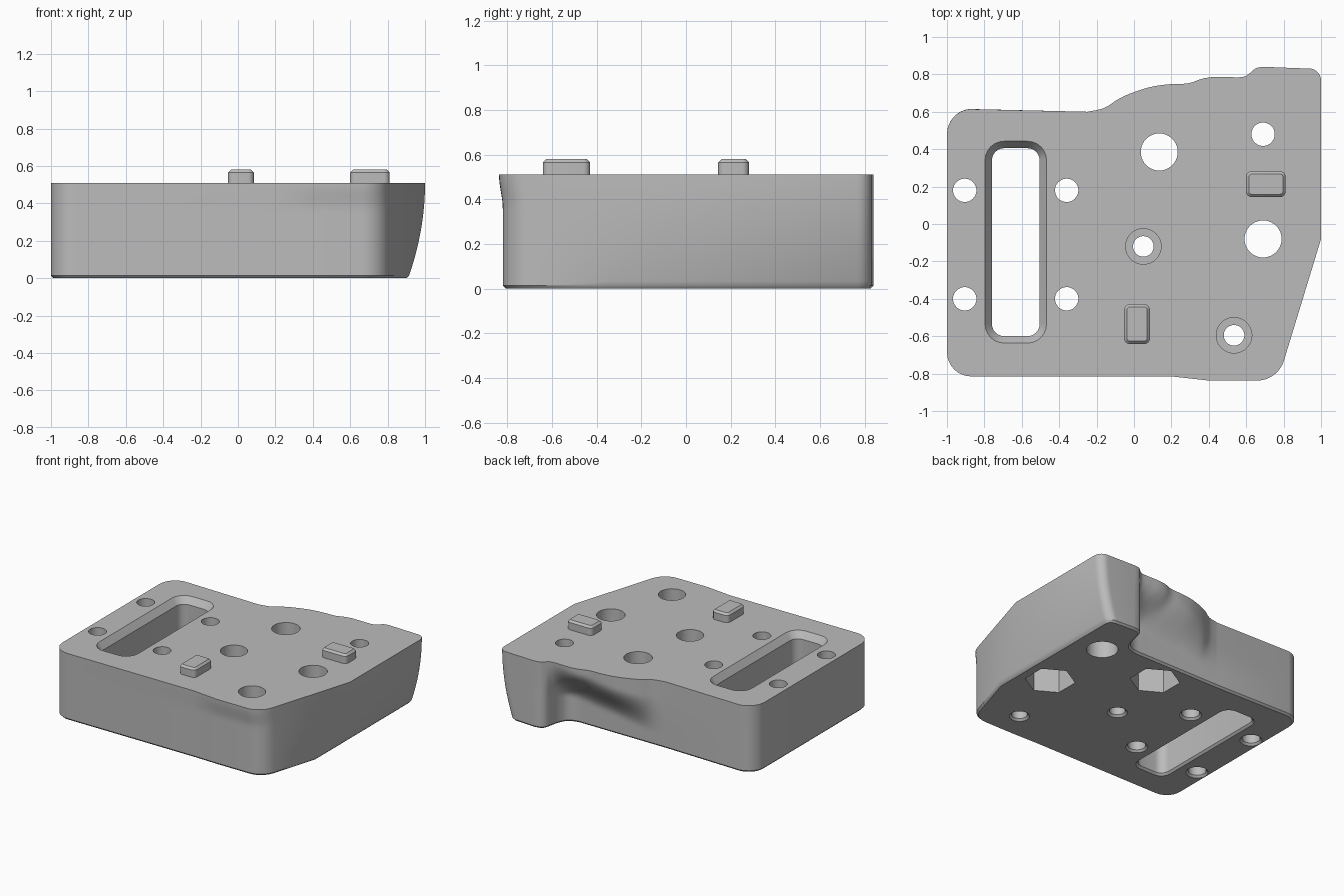
import bpy, bmesh
from math import sin, cos, tan, pi, radians
from mathutils import Vector

cube = bpy.data.objects.get("Cube")
if cube:
    bpy.data.objects.remove(cube, do_unlink=True)

TOP = 0.51

grey = bpy.data.materials.new("plain grey")
grey.use_nodes = True
colour = (0.5, 0.5, 0.5, 1)
grey.diffuse_color = colour
grey.node_tree.nodes["Principled BSDF"].inputs["Base Color"].default_value = colour


def loft(name, rings):
    """Closed solid from a stack of (points, z) rings, bottom to top."""
    bm = bmesh.new()
    loops = [[bm.verts.new((p[0], p[1], z)) for p in pts] for pts, z in rings]
    n = len(loops[0])
    for a, b in zip(loops, loops[1:]):
        for i in range(n):
            j = (i + 1) % n
            bm.faces.new((a[i], a[j], b[j], b[i]))
    bm.faces.new(loops[0][::-1])
    bm.faces.new(loops[-1])
    bmesh.ops.recalc_face_normals(bm, faces=bm.faces)
    mesh = bpy.data.meshes.new(name)
    bm.to_mesh(mesh)
    bm.free()
    mesh.materials.append(grey)
    ob = bpy.data.objects.new(name, mesh)
    bpy.context.collection.objects.link(ob)
    return ob


def fillet(corners, seg=8):
    """Round each (x, y, radius) corner of a polygon."""
    out = []
    n = len(corners)
    for i, (x, y, r) in enumerate(corners):
        p = Vector((x, y))
        if r == 0:
            out.append(p)
            continue
        a = (Vector(corners[i - 1][:2]) - p).normalized()
        b = (Vector(corners[(i + 1) % n][:2]) - p).normalized()
        half = a.angle(b) / 2
        centre = p + (a + b).normalized() * (r / sin(half))
        start = p + a * (r / tan(half)) - centre
        end = p + b * (r / tan(half)) - centre
        sweep = pi - 2 * half
        for k in range(seg + 1):
            t = k / seg
            out.append(centre + (start * sin((1 - t) * sweep) + end * sin(t * sweep)) / sin(sweep))
    return out


def spline(pts, steps=4):
    """Smooth curve through the points."""
    out = []
    for i in range(len(pts) - 1):
        p0, p1, p2 = pts[max(i - 1, 0)], pts[i], pts[i + 1]
        p3 = pts[min(i + 2, len(pts) - 1)]
        for k in range(steps):
            t = k / steps
            out.append(0.5 * (2 * p1 + (p2 - p0) * t + (2 * p0 - 5 * p1 + 4 * p2 - p3) * t ** 2
                              + (3 * p1 - p0 - 3 * p2 + p3) * t ** 3))
    return out + [pts[-1]]


def smooth(lo, hi, v):
    t = min(max((v - lo) / (hi - lo), 0), 1)
    return t * t * (3 - 2 * t)


def inset(pts, d):
    out = []
    for i, p in enumerate(pts):
        t = (pts[(i + 1) % len(pts)] - pts[i - 1]).normalized()
        out.append(p + Vector((-t.y, t.x)) * d)
    return out


# Back edge, right to left: stepped at the base, wavy at the top
BACK_BASE = [(.70, .84), (.65, .83), (.62, .80), (.605, .74), (.59, .68), (.56, .63), (.50, .603),
             (.42, .6), (.3, .6), (.15, .6), (.05, .6), (-.06, .6), (-.15, .6), (-.25, .6)]
BACK_TOP = [(.69, .84), (.65, .832), (.615, .803), (.58, .786), (.50, .785), (.42, .785), (.36, .775),
            (.29, .752), (.2, .748), (.1, .735), (0, .705), (-.08, .67), (-.16, .62), (-.25, .6)]


def outline(z):
    side = 1 - 0.09 * ((TOP - z) / TOP) ** 2
    front = -0.82 - 0.017 * smooth(0.36, TOP, z)
    slope = 0.305
    pts = fillet([(-1, .6, .135), (-1, -.815, .13), (.2, -.815, 0), (.3, (front - .815) / 2, 0),
                  (.4, front, 0), (1 + (front + .08) * slope, front, .15),
                  (side, -.08 - (1 - side) / slope, 0), (side, .84, .065)])
    back = []
    for b, t in zip(BACK_BASE, BACK_TOP):
        mid = 0.27 + 0.19 * (t[0] + 0.25)
        back.append(Vector(b).lerp(Vector(t), smooth(mid - 0.2, mid + 0.09, z)))
    return pts + spline(back)


# Main body with a small chamfer under its base
levels = 26
bottom = 0.014
rings = [(inset(outline(bottom), 0.014), 0)]
for k in range(levels + 1):
    z = bottom + (TOP - bottom) * k / levels
    rings.append((outline(z), z))
body = loft("body", rings)


def circle(x, y, r, n=40, turn=0):
    return [(x + r * cos(turn + 2 * pi * k / n), y + r * sin(turn + 2 * pi * k / n)) for k in range(n)]


def box_ring(x, y, w, d, r):
    return fillet([(x - w / 2, y - d / 2, r), (x + w / 2, y - d / 2, r),
                   (x + w / 2, y + d / 2, r), (x - w / 2, y + d / 2, r)], 6)


def cut(rings):
    cutter = loft("cutter", rings)
    cutter.hide_render = True
    mod = body.modifiers.new("cut", 'BOOLEAN')
    mod.operation, mod.solver, mod.object = 'DIFFERENCE', 'EXACT', cutter
    bpy.context.view_layer.objects.active = body
    bpy.ops.object.modifier_apply(modifier=mod.name)
    bpy.data.objects.remove(cutter, do_unlink=True)


def round_cut(x, y, profile):
    cut([(circle(x, y, r), z) for r, z in profile])


OVER = TOP + 0.05
flare = [(.077, -.05), (.077, 0), (.0625, .015)]

# Four plain holes around the slot
for x in (-.905, -.36):
    for y in (.18, -.4):
        round_cut(x, y, flare + [(.0625, OVER)])

# Two screw holes counterbored from the top
for x, y in ((.05, -.12), (.535, -.595)):
    round_cut(x, y, [(.07, -.05), (.07, 0), (.055, .015), (.055, .25), (.095, .251), (.095, OVER)])

# Hole counterbored from the base, in the rear lug
round_cut(.69, .48, [(.11, -.05), (.11, .25), (.0625, .251), (.0625, OVER)])

# Two large holes with hexagonal pockets in the base
for x, y in ((.135, .385), (.69, -.08)):
    round_cut(x, y, [(.099, -.05), (.099, OVER)])
    cut([(circle(x, y, .175, 6, radians(30)), z) for z in (-.05, .27)])

# Long slot, chamfered at both ends
sx, sy, sw, sd = -.632, -.097, .255, 1.005
cut([(box_ring(sx, sy, sw + 2 * e, sd + 2 * e, .065 + e), z)
     for e, z in ((.015, -.05), (.015, 0), (0, .015), (0, TOP - .05), (.037, TOP), (.037, OVER))])

# Two raised locating keys
keys = [loft(name, [(box_ring(x, y, w - 2 * e, d - 2 * e, .03 - e), z)
                    for e, z in ((0, TOP - .02), (0, .565), (.015, .58))])
        for name, x, y, w, d in (("front_key", .016, -.535, .138, .212),
                                 ("side_key", .705, .213, .212, .138))]

bpy.ops.object.select_all(action='DESELECT')
for ob in [body] + keys:
    ob.select_set(True)
bpy.context.view_layer.objects.active = body
bpy.ops.object.shade_smooth_by_angle(angle=radians(30))
